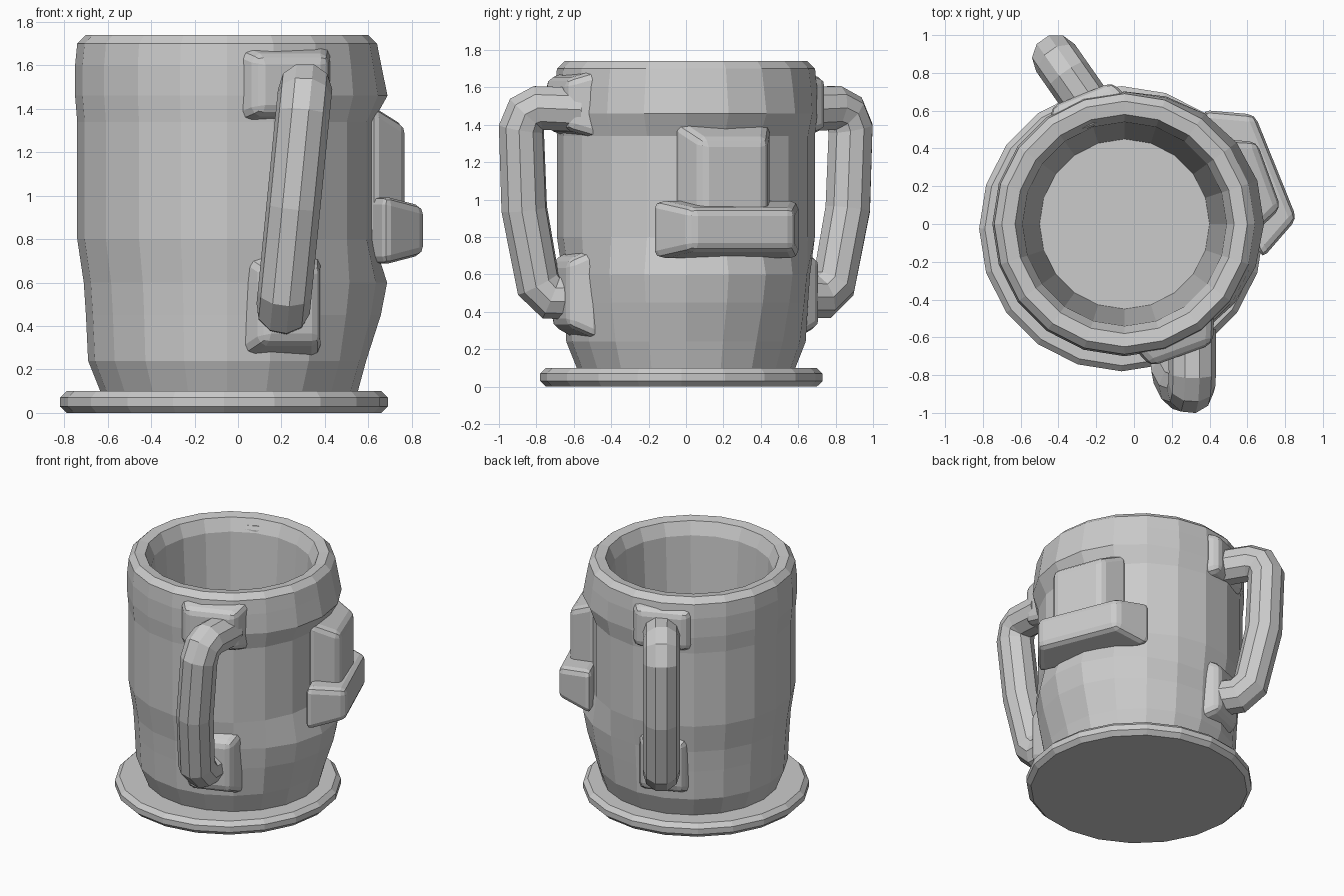
import bpy, bmesh, math

cube = bpy.data.objects.get("Cube")
if cube:
    bpy.data.objects.remove(cube, do_unlink=True)

clay = bpy.data.materials.new("grey clay")
clay.use_nodes = True
grey = (0.6, 0.6, 0.6, 1)
clay.diffuse_color = grey
clay.node_tree.nodes["Principled BSDF"].inputs["Base Color"].default_value = grey

SIDES = 20
FACE_TURN = math.radians(12)


def add_object(name, data):
    data.materials.append(clay)
    obj = bpy.data.objects.new(name, data)
    bpy.context.collection.objects.link(obj)
    return obj


def finish(name, bm):
    bmesh.ops.recalc_face_normals(bm, faces=bm.faces)
    mesh = bpy.data.meshes.new(name)
    bm.to_mesh(mesh)
    bm.free()
    return add_object(name, mesh)


def soften(obj, width, segments):
    bevel = obj.modifiers.new("Soft edges", "BEVEL")
    bevel.width = width
    bevel.segments = segments


def lathe(name, profile, centre_x, centre_y):
    """Turn rings of radius, height and swelling toward the face into a solid."""
    bm = bmesh.new()
    loops = []
    for radius, height, swell in profile:
        loop = []
        for i in range(SIDES):
            turn = math.tau * i / SIDES
            facing = max(0, math.cos(turn - FACE_TURN))
            out = radius + swell * facing ** 2
            loop.append(bm.verts.new((centre_x + out * math.cos(turn),
                                      centre_y + out * math.sin(turn),
                                      height)))
        loops.append(loop)
    for lower, upper in zip(loops, loops[1:]):
        for i in range(SIDES):
            j = (i + 1) % SIDES
            bm.faces.new((lower[i], lower[j], upper[j], upper[i]))
    bm.faces.new(loops[0])
    bm.faces.new(loops[-1])
    return finish(name, bm)


def stud(name, angle, reach, low, high, width, taper):
    """Block growing outward from the cup wall, with a smaller outer face."""
    bm = bmesh.new()
    bmesh.ops.create_cube(bm, size=1)
    wall = 0.56
    turn = math.radians(angle)
    for vert in bm.verts:
        outer = vert.co.x > 0
        scale = taper if outer else 1
        out = reach if outer else wall
        across = vert.co.y * width * scale
        height = (low + high) / 2 + vert.co.z * (high - low) * scale
        vert.co = (out * math.cos(turn) - across * math.sin(turn),
                   out * math.sin(turn) + across * math.cos(turn),
                   height)
    soften(finish(name, bm), 0.04, 2)


def handle(name, side, sideways):
    """Rounded bar following one shared outline; sideways gives its x."""
    outline = [(0.56, 1.48), (0.79, 1.49), (0.85, 1.46), (0.88, 1.38),
               (0.865, 0.95), (0.79, 0.55), (0.72, 0.48), (0.56, 0.48)]
    curve = bpy.data.curves.new(name, "CURVE")
    curve.dimensions = "3D"
    curve.bevel_depth = 0.125
    curve.bevel_resolution = 3
    curve.use_fill_caps = True
    spline = curve.splines.new("POLY")
    spline.points.add(len(outline) - 1)
    for point, (out, height) in zip(spline.points, outline):
        point.co = (sideways(out, height), side * out, height, 1)
    spline.use_smooth = False
    add_object(name, curve)


# Saucer base with softened edges
plate = lathe("base_plate", [(0.755, 0, 0), (0.755, 0.1, 0)], -0.065, -0.025)
soften(plate, 0.03, 1)

# Hollow cup: outside with jaw, eye hollow and brow, then rim and inside
outside = [(0.58, 0.09, 0.02), (0.64, 0.24, 0), (0.65, 0.45, 0.06),
           (0.66, 0.6, 0.08), (0.69, 0.8, -0.02), (0.69, 1.34, -0.02),
           (0.7, 1.46, 0.04), (0.7, 1.6, 0.01), (0.69, 1.7, 0)]
inside = [(0.65, 1.74, 0), (0.58, 1.73, 0), (0.54, 1.64, 0), (0.45, 0.16, 0)]
lathe("cup_body", outside + inside, -0.05, 0)

# Nose and bridge on the left side of the cup
stud("nose", angle=22, reach=0.81, low=0.68, high=1.0, width=0.85, taper=0.7)
stud("nose_bridge", angle=20, reach=0.76, low=0.8, high=1.42, width=0.55, taper=0.68)

# Handles: the front one leans with height, the back one slants outward
handle("front_handle", -1, lambda out, height: 0.16 + 0.1 * height)
handle("back_handle", 1, lambda out, height: 0.2 - 0.7 * out)

# Flared roots where each handle meets the cup
for place, angle in (("front", -70), ("back", 112)):
    stud(place + "_upper_root", angle=angle, reach=0.74,
         low=1.32, high=1.7, width=0.5, taper=0.7)
    stud(place + "_lower_root", angle=angle, reach=0.72,
         low=0.25, high=0.75, width=0.4, taper=0.7)
